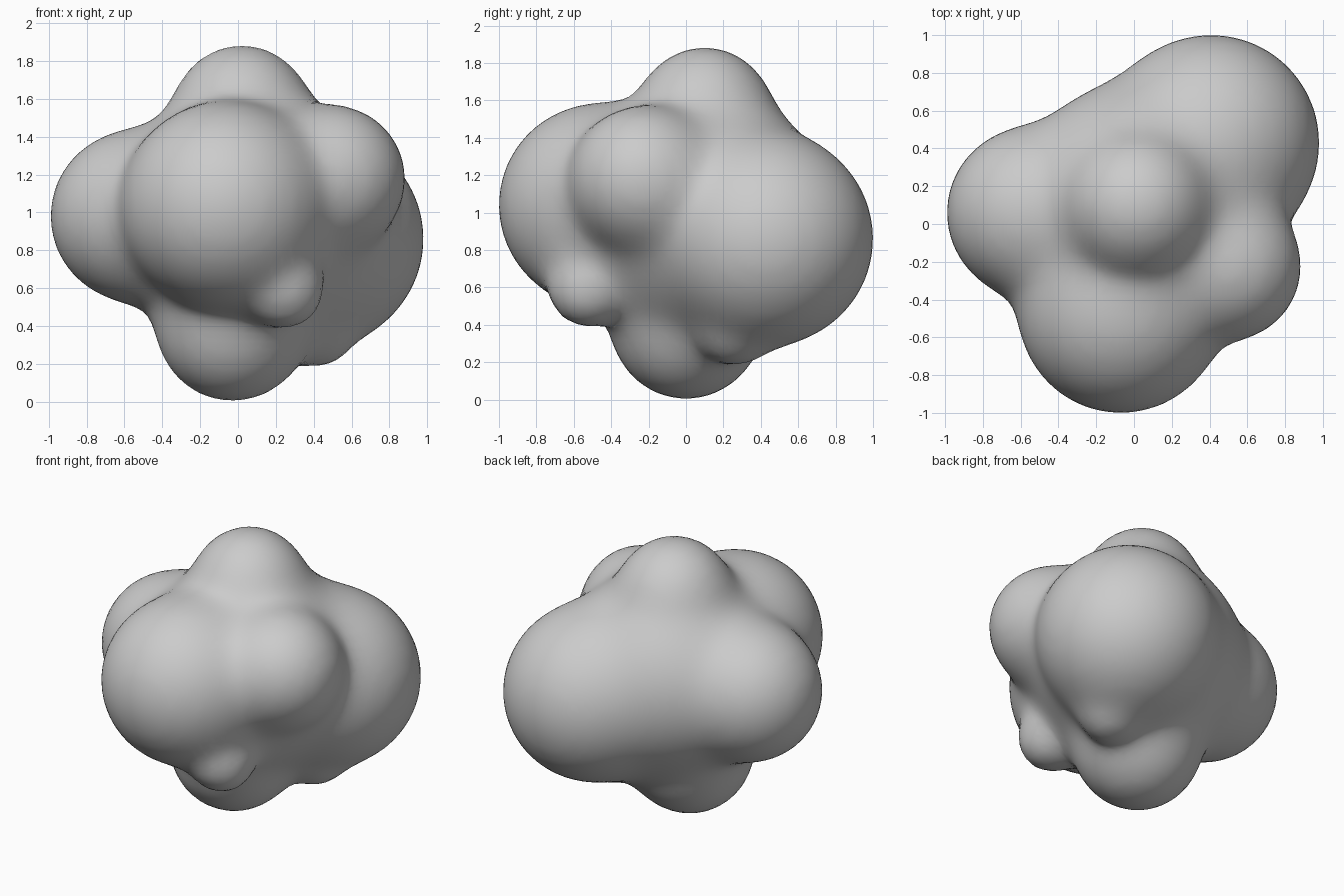
import bpy, bmesh, math
from mathutils import Vector, Matrix

cube = bpy.data.objects.get("Cube")
if cube:
    bpy.data.objects.remove(cube)

# Lobes of the blob: centre and radius
LOBES = [(Vector(c), r) for c, r in [
    ((0.04, 0.09, 0.98), 0.665),      # core
    ((-0.07, -0.46, 1.04), 0.54),     # front
    ((-0.54, 0.06, 0.98), 0.45),      # right side
    ((0.41, 0.43, 0.86), 0.57),       # back left
    ((0.02, 0.10, 1.53), 0.35),       # top
    ((0.50, -0.23, 1.18), 0.38),      # front left
    ((-0.03, 0.0, 0.40), 0.395),      # bottom
    ((0.25, -0.53, 0.585), 0.185),    # small front knob
    ((0.42, 0.26, 0.36), 0.155),      # small underside knob
]]
BLEND = 0.065


def blend_field(p):
    """Softly blended distance to all lobes, with its outward direction."""
    total, direction = 0.0, Vector()
    for centre, radius in LOBES:
        offset = p - centre
        weight = math.exp(-(offset.length - radius) / BLEND)
        total += weight
        direction += offset.normalized() * weight
    return -BLEND * math.log(total), direction / total


# Overlapping spheres fused into one skin
bm = bmesh.new()
for centre, radius in LOBES:
    bmesh.ops.create_icosphere(bm, subdivisions=4, radius=radius,
                               matrix=Matrix.Translation(centre))
mesh = bpy.data.meshes.new("cloud_body")
bm.to_mesh(mesh)
bm.free()
body = bpy.data.objects.new("cloud_body", mesh)
bpy.context.collection.objects.link(body)
bpy.context.view_layer.objects.active = body
body.select_set(True)

remesh = body.modifiers.new("fuse", 'REMESH')
remesh.mode = 'VOXEL'
remesh.voxel_size = 0.05
smooth = body.modifiers.new("relax", 'SMOOTH')
smooth.iterations = 8
for name in ("fuse", "relax"):
    bpy.ops.object.modifier_apply(modifier=name)

# Settle the skin onto the blended surface
for vert in body.data.vertices:
    p = vert.co.copy()
    for step in range(6):
        distance, direction = blend_field(p)
        p -= direction * (distance / max(direction.length_squared, 0.25))
    vert.co = p

# Soften the valleys between lobes
soften = body.modifiers.new("soften", 'SMOOTH')
soften.iterations = 2
bpy.ops.object.modifier_apply(modifier="soften")
bpy.ops.object.shade_smooth()

# Plain grey surface
grey = bpy.data.materials.new("light_grey")
grey.use_nodes = True
colour = (0.6, 0.6, 0.6, 1.0)
grey.diffuse_color = colour
grey.node_tree.nodes["Principled BSDF"].inputs["Base Color"].default_value = colour
body.data.materials.clear()
body.data.materials.append(grey)
